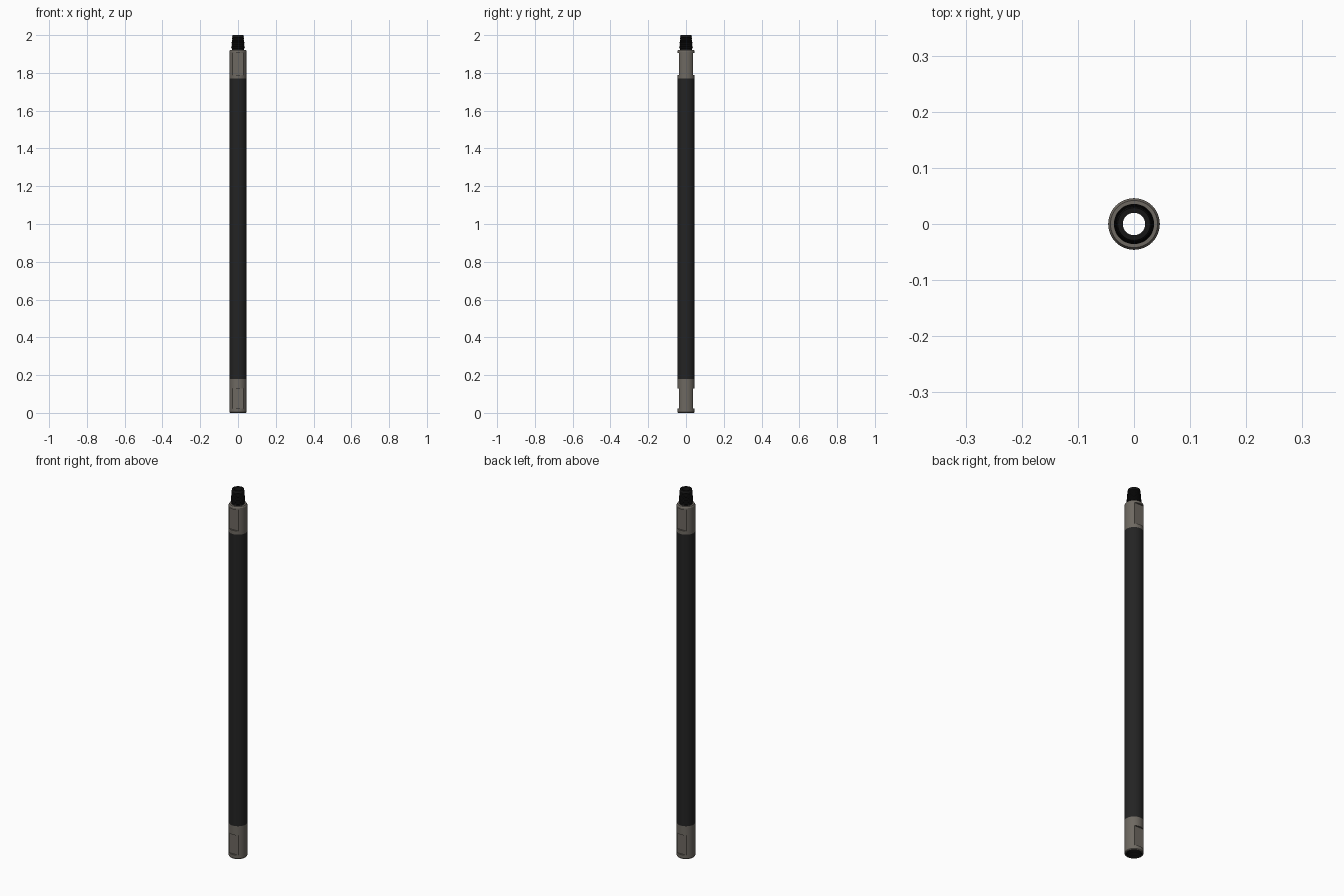
import bpy
import bmesh
import math

cube = bpy.data.objects.get("Cube")
if cube:
    bpy.data.objects.remove(cube, do_unlink=True)

SEGMENTS = 48
R = 0.046          # outer radius
BORE = 0.02        # through hole radius
FLAT = R * math.cos(math.radians(37.5))  # wrench flat distance, lands on a vertex column


def material(name, r, g, b, rough):
    mat = bpy.data.materials.new(name)
    mat.use_nodes = True
    mat.diffuse_color = (r, g, b, 1)
    bsdf = mat.node_tree.nodes["Principled BSDF"]
    bsdf.inputs["Base Color"].default_value = (r, g, b, 1)
    bsdf.inputs["Roughness"].default_value = rough
    return mat


STEEL = material("warm grey steel", 0.155, 0.14, 0.12, 0.5)
TUBE = material("dark tube", 0.017, 0.017, 0.017, 0.6)
THREAD = material("black thread", 0.008, 0.008, 0.008, 0.6)


def lathe(name, profile, mats, flats=(), paint=None):
    """Revolve a closed (radius, z) loop; rings listed in flats get two wrench flats."""
    bm = bmesh.new()
    rings = []
    for i, (r, z) in enumerate(profile):
        ring = []
        for s in range(SEGMENTS):
            a = math.tau * s / SEGMENTS
            y = r * math.sin(a)
            if i in flats:
                y = max(-FLAT, min(FLAT, y))
            ring.append(bm.verts.new((r * math.cos(a), y, z)))
        rings.append(ring)
    for i, low in enumerate(rings):
        high = rings[(i + 1) % len(rings)]
        for s in range(SEGMENTS):
            t = (s + 1) % SEGMENTS
            face = bm.faces.new((low[s], low[t], high[t], high[s]))
            if paint and paint(i):
                face.material_index = 1
    bmesh.ops.remove_doubles(bm, verts=bm.verts, dist=1e-6)
    bmesh.ops.recalc_face_normals(bm, faces=bm.faces)
    mesh = bpy.data.meshes.new(name)
    bm.to_mesh(mesh)
    bm.free()
    for mat in mats:
        mesh.materials.append(mat)
    obj = bpy.data.objects.new(name, mesh)
    bpy.context.collection.objects.link(obj)
    bpy.ops.object.select_all(action="DESELECT")
    obj.select_set(True)
    bpy.context.view_layer.objects.active = obj
    bpy.ops.object.shade_smooth_by_angle(angle=math.radians(25))
    return obj


def thread(r0, z0, r1, z1, turns, depth):
    """Tapered saw-tooth profile."""
    points = []
    for i in range(turns):
        for step, cut in ((0.0, depth), (0.3, 0), (0.7, 0)):
            t = (i + step) / turns
            points.append((r0 + (r1 - r0) * t - cut, z0 + (z1 - z0) * t))
    return points


# Long middle tube
lathe("main_tube", [(BORE, 0.18), (R, 0.18), (R, 1.77), (BORE, 1.77)], [TUBE])

# Upper joint with wrench flats and chamfered shoulder
lathe("upper_joint",
      [(BORE, 1.77), (R, 1.77), (R, 1.79), (R, 1.79), (R, 1.905), (R, 1.905),
       (R, 1.914), (0.042, 1.921), (BORE, 1.921)],
      [STEEL], flats=(3, 4))

# Threaded male pin
lathe("threaded_pin",
      [(BORE, 1.921), (0.032, 1.921), (0.032, 1.93)]
      + thread(0.036, 1.93, 0.031, 1.992, 9, 0.0025)
      + [(0.0305, 1.992), (0.029, 2.0), (BORE, 2.0)],
      [THREAD])

# Lower joint with wrench flats and a threaded socket
outer = [(BORE, 0.18), (R, 0.18), (R, 0.13), (R, 0.13), (R, 0.022), (R, 0.022),
         (R, 0.004), (0.043, 0.0), (0.038, 0.0)]
socket = thread(0.037, 0.004, 0.032, 0.075, 9, 0.0025) + [(0.03, 0.075), (0.028, 0.085), (BORE, 0.085)]
lathe("lower_joint", outer + socket, [STEEL, THREAD], flats=(3, 4),
      paint=lambda i: i >= len(outer) - 1)
